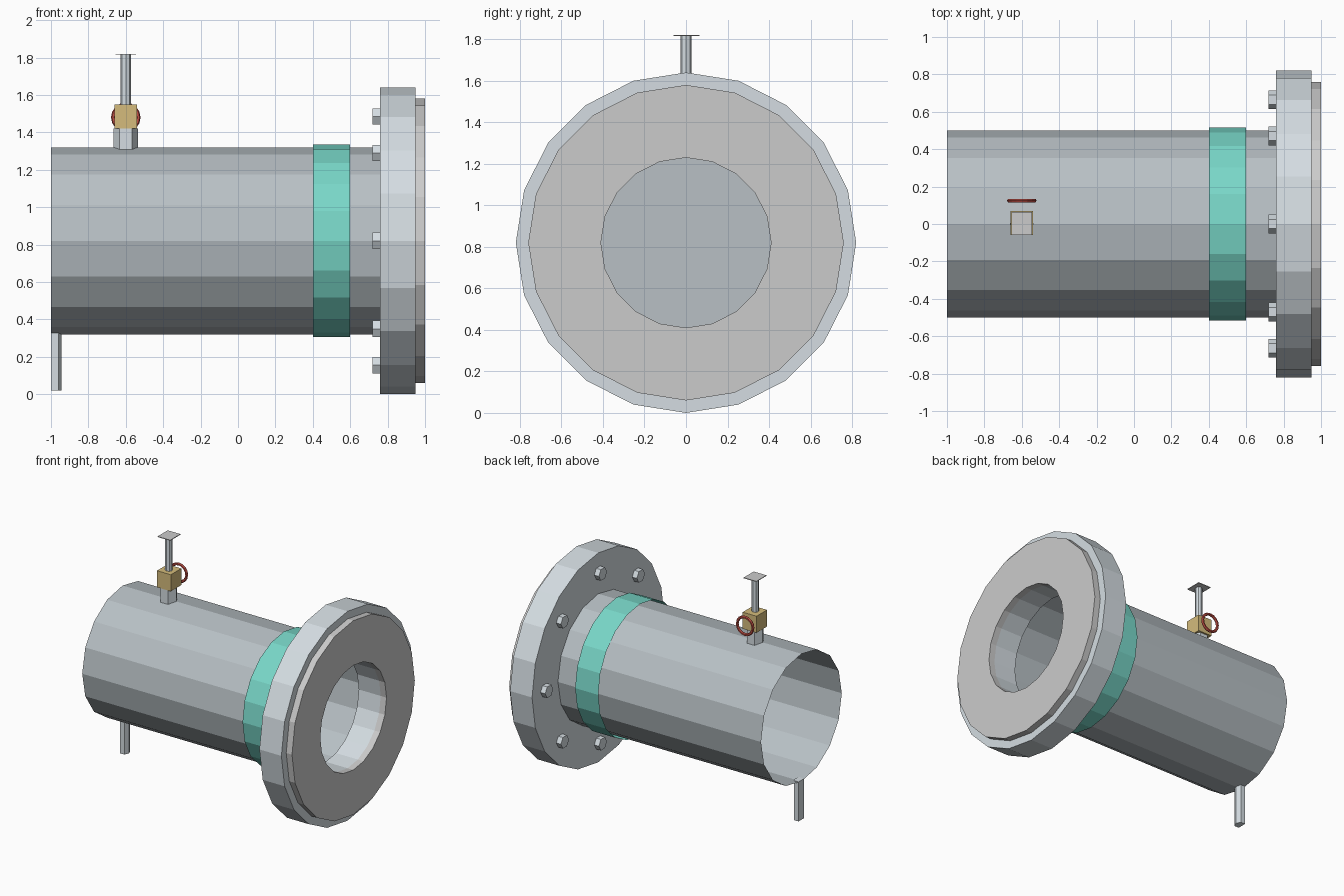
import bpy, bmesh
from math import sin, cos, pi
from mathutils import Vector

if "Cube" in bpy.data.objects:
    bpy.data.objects.remove(bpy.data.objects["Cube"])

AXIS_Z = 0.82   # height of the pipe centreline


def material(name, rgb):
    m = bpy.data.materials.new(name)
    m.diffuse_color = (*rgb, 1)
    m.use_nodes = True
    m.node_tree.nodes["Principled BSDF"].inputs["Base Color"].default_value = m.diffuse_color
    return m


STEEL = material("pipe_steel", (0.48, 0.53, 0.56))
FLANGE = material("flange_steel", (0.66, 0.72, 0.76))
GREEN = material("green_band", (0.19, 0.68, 0.58))
BRASS = material("brass", (0.66, 0.50, 0.20))
RED = material("red_handle", (0.55, 0.08, 0.06))


def finish(name, bm, mat=None):
    bmesh.ops.recalc_face_normals(bm, faces=bm.faces)
    me = bpy.data.meshes.new(name)
    bm.to_mesh(me)
    bm.free()
    ob = bpy.data.objects.new(name, me)
    bpy.context.collection.objects.link(ob)
    if mat:
        me.materials.append(mat)
    return ob


def lathe_x(name, profile, sides, mat=None, closed=False):
    """Revolve (x, radius) points around the pipe centreline."""
    bm = bmesh.new()
    rings = [[bm.verts.new((x, r * sin(2 * pi * k / sides), AXIS_Z + r * cos(2 * pi * k / sides)))
              for k in range(sides)] for x, r in profile]
    pairs = list(zip(rings, rings[1:]))
    if closed:
        pairs.append((rings[-1], rings[0]))
    for a, b in pairs:
        for k in range(sides):
            j = (k + 1) % sides
            bm.faces.new((a[k], a[j], b[j], b[k]))
    return finish(name, bm, mat)


def prism(name, outline, offset, mat=None, caps=True):
    """Extrude a 3D outline along an offset."""
    bm = bmesh.new()
    a = [bm.verts.new(p) for p in outline]
    b = [bm.verts.new(Vector(p) + Vector(offset)) for p in outline]
    for k in range(len(a)):
        j = (k + 1) % len(a)
        bm.faces.new((a[k], a[j], b[j], b[k]))
    if caps:
        bm.faces.new(a)
        bm.faces.new(b)
    return finish(name, bm, mat)


def circle_xy(x, y, z, r, n):
    return [(x + r * cos(2 * pi * k / n), y + r * sin(2 * pi * k / n), z) for k in range(n)]


# Open pipe, inner partition and green band
lathe_x("pipe", [(-1, 0.5), (0.76, 0.5)], 16, STEEL)
bm = bmesh.new()
bm.faces.new([bm.verts.new((0.1, 0.5 * sin(k * pi / 8), AXIS_Z + 0.5 * cos(k * pi / 8)))
              for k in range(16)])
finish("inner_partition", bm, STEEL)
lathe_x("green_band", [(0.4, 0.515), (0.6, 0.515)], 20, GREEN)

# Flange and raised sealing face
lathe_x("flange", [(0.76, 0.41), (0.76, 0.82), (0.95, 0.82), (0.95, 0.41)], 20, FLANGE, True)
lathe_x("raised_face", [(0.95, 0.41), (0.95, 0.76), (1.0, 0.76), (1.0, 0.41)], 20, None, True)

# Hex bolt heads on the back of the flange
for i in range(8):
    cy, cz = 0.665 * sin(i * pi / 4), AXIS_Z + 0.665 * cos(i * pi / 4)
    hexagon = [(0.72, cy + 0.05 * cos(k * pi / 3), cz + 0.05 * sin(k * pi / 3)) for k in range(6)]
    prism(f"bolt_{i + 1}", hexagon, (0.045, 0, 0), FLANGE)

# Support leg under the open end
leg = [(-1, -0.035), (-0.96, -0.035), (-0.945, 0), (-0.96, 0.035), (-1, 0.035)]
prism("support_leg", [(x, y, 0.02) for x, y in leg], (0, 0, 0.31), FLANGE)

# Valve: nipple, brass body, stem and top plate
prism("valve_nipple", circle_xy(-0.6, 0, 1.3, 0.065, 6), (0, 0, 0.12), FLANGE)
prism("valve_body", [(-0.66, -0.06, 1.42), (-0.54, -0.06, 1.42), (-0.54, 0.07, 1.42),
                     (-0.66, 0.07, 1.42)], (0, 0, 0.13), BRASS)
prism("valve_stem", circle_xy(-0.6, 0, 1.55, 0.027, 8), (0, 0, 0.265), FLANGE, caps=False)
prism("stem_plate", [(-0.655, -0.06, 1.815), (-0.545, -0.06, 1.815), (-0.545, 0.065, 1.815),
                     (-0.655, 0.065, 1.815)], (0, 0, 0.005))

# Red hand wheel behind the valve body
bpy.ops.mesh.primitive_torus_add(major_segments=16, minor_segments=6, major_radius=0.068,
                                 minor_radius=0.011, location=(-0.6, 0.125, 1.48),
                                 rotation=(pi / 2, 0, 0))
wheel = bpy.context.object
wheel.name = "hand_wheel"
wheel.data.materials.append(RED)
